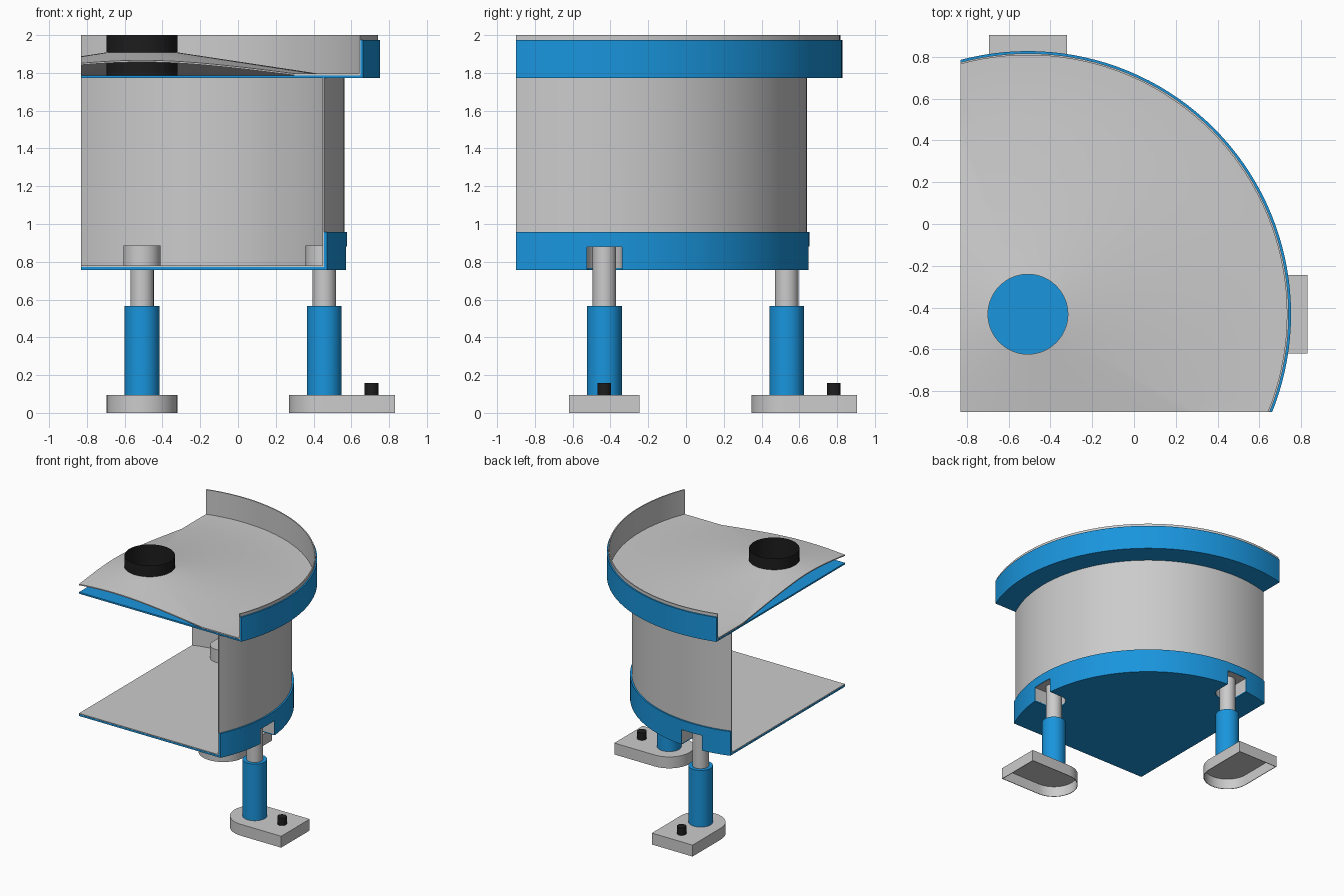
import bpy, bmesh
from math import pi, cos, sin, radians
from mathutils import Matrix, Vector

if "Cube" in bpy.data.objects:
    bpy.data.objects.remove(bpy.data.objects["Cube"])

AX, AY = -0.508, -0.432          # axis of the sectioned tank
LEG_R = 0.965                    # leg distance from the axis


def material(name, col):
    m = bpy.data.materials.new(name)
    m.diffuse_color = col
    m.use_nodes = True
    m.node_tree.nodes["Principled BSDF"].inputs["Base Color"].default_value = m.diffuse_color
    return m


BLUE = material("blue_plastic", (0.01, 0.30, 0.72, 1))
BLACK = material("black_rubber", (0.012, 0.012, 0.012, 1))


def finish(name, bm, mat=None, matrix=Matrix()):
    bmesh.ops.recalc_face_normals(bm, faces=bm.faces)
    me = bpy.data.meshes.new(name)
    bm.to_mesh(me)
    bm.free()
    me.transform(matrix)
    ob = bpy.data.objects.new(name, me)
    bpy.context.collection.objects.link(ob)
    if mat:
        me.materials.append(mat)
    return ob


def lathe(name, profile, mat=None, x=AX, y=AY, steps=144):
    """Spin an (r, z) profile; profiles off the axis are closed into a loop."""
    bm = bmesh.new()
    vs = [bm.verts.new((r, 0, z)) for r, z in profile]
    es = [bm.edges.new(p) for p in zip(vs, vs[1:])]
    if profile[0][0] > 0 and len(vs) > 2:
        es.append(bm.edges.new((vs[-1], vs[0])))
    bmesh.ops.spin(bm, geom=vs + es, axis=(0, 0, 1), cent=(0, 0, 0),
                   angle=2 * pi, steps=steps, use_duplicate=False)
    bmesh.ops.remove_doubles(bm, verts=bm.verts, dist=1e-5)
    return finish(name, bm, mat, Matrix.Translation((x, y, 0)))


def d_prism(name, r, length, z0, z1, matrix):
    """Half round on the inner side, square on the outer side."""
    pts = [(length, -r), (length, r)]
    pts += [(r * cos(a), r * sin(a)) for a in (pi / 2 + pi * i / 24 for i in range(25))]
    bm = bmesh.new()
    f = bm.faces.new([bm.verts.new((px, py, z0)) for px, py in pts])
    g = bmesh.ops.extrude_face_region(bm, geom=[f])["geom"]
    bmesh.ops.translate(bm, vec=(0, 0, z1 - z0),
                        verts=[v for v in g if isinstance(v, bmesh.types.BMVert)])
    return finish(name, bm, None, matrix)


def boolean(ob, cutter, op, keep=False):
    cutter.hide_render = True
    m = ob.modifiers.new("cut", 'BOOLEAN')
    m.object, m.operation, m.solver = cutter, op, 'EXACT'
    bpy.context.view_layer.objects.active = ob
    bpy.ops.object.modifier_apply(modifier=m.name)
    if not keep:
        bpy.data.objects.remove(cutter)


def section(ob):
    """Keep only the part of the tank right of x=-0.83 and behind y=-0.90."""
    bm = bmesh.new()
    bmesh.ops.create_cube(bm, size=1, matrix=Matrix.Translation((0.585, 0.55, 1.25))
                          @ Matrix.Diagonal((2.83, 2.90, 3.5, 1)))
    boolean(ob, finish("section_box", bm), 'INTERSECT')


# Lower blue pan and grey tank wall with floor
lower_pan = lathe("lower_pan", [(0, .757), (1.085, .757), (1.085, .958),
                                (1.071, .958), (1.071, .772), (0, .772)], BLUE)
tank = lathe("tank_liner", [(0, .773), (1.072, .773), (1.072, 1.772),
                            (1.064, 1.772), (1.064, .779), (0, .779)])

# Upper blue tray and grey coned lid
upper_tray = lathe("upper_tray", [(0, 1.772), (1.26, 1.772), (1.26, 1.975),
                                  (1.248, 1.975), (1.248, 1.785), (0, 1.785)], BLUE)
lid = lathe("cone_lid", [(.191, 1.908), (.935, 1.796), (1.24, 1.796), (1.24, 2.0),
                         (1.249, 2.0), (1.249, 1.787), (.935, 1.787), (.191, 1.899)])
for ob in (lower_pan, tank, upper_tray, lid):
    section(ob)

# Open black collar in the lid
lathe("lid_collar", [(.189, 1.786), (.189, 2.0)], BLACK, steps=64)

# Two legs: one on the right, one at the back
for side, ang in (("right", 0), ("back", 90)):
    mat = (Matrix.Translation((AX, AY, 0)) @ Matrix.Rotation(radians(ang), 4, 'Z')
           @ Matrix.Translation((LEG_R, 0, 0)))
    c = mat @ Vector((0, 0, 0))
    b = mat @ Vector((.25, 0, 0))

    # Notches in the tank and pan, with a grey pocket around the rod
    for ob in (lower_pan, tank):
        boolean(ob, d_prism("notch", .093, .3, .6, .88, mat), 'DIFFERENCE')
    pocket = d_prism(side + "_leg_pocket", .099, .3, .766, .886, mat)
    boolean(pocket, d_prism("hollow", .0925, .4, .6, .879, mat), 'DIFFERENCE')
    boolean(pocket, lathe("trim", [(0, .5), (1.08, .5), (1.08, 1), (0, 1)]), 'INTERSECT')

    # Rod, sleeve, hollow foot and bolt
    lathe(side + "_leg_rod", [(0, .096), (.062, .096), (.062, .88), (0, .88)],
          None, c.x, c.y, 48)
    lathe(side + "_leg_sleeve", [(0, .09), (.092, .09), (.092, .565), (0, .565)],
          BLUE, c.x, c.y, 48)
    foot = d_prism(side + "_foot", .187, .373, 0, .095, mat)
    boolean(foot, d_prism("foot_hollow", .182, .368, -.1, .088, mat), 'DIFFERENCE')
    lathe(side + "_bolt", [(0, .089), (.036, .089), (.036, .157), (0, .157)],
          BLACK, b.x, b.y, 32)

# Smooth curved walls, sharp rims
bpy.ops.object.select_all(action='SELECT')
bpy.context.view_layer.objects.active = tank
bpy.ops.object.shade_smooth_by_angle(angle=radians(30))
